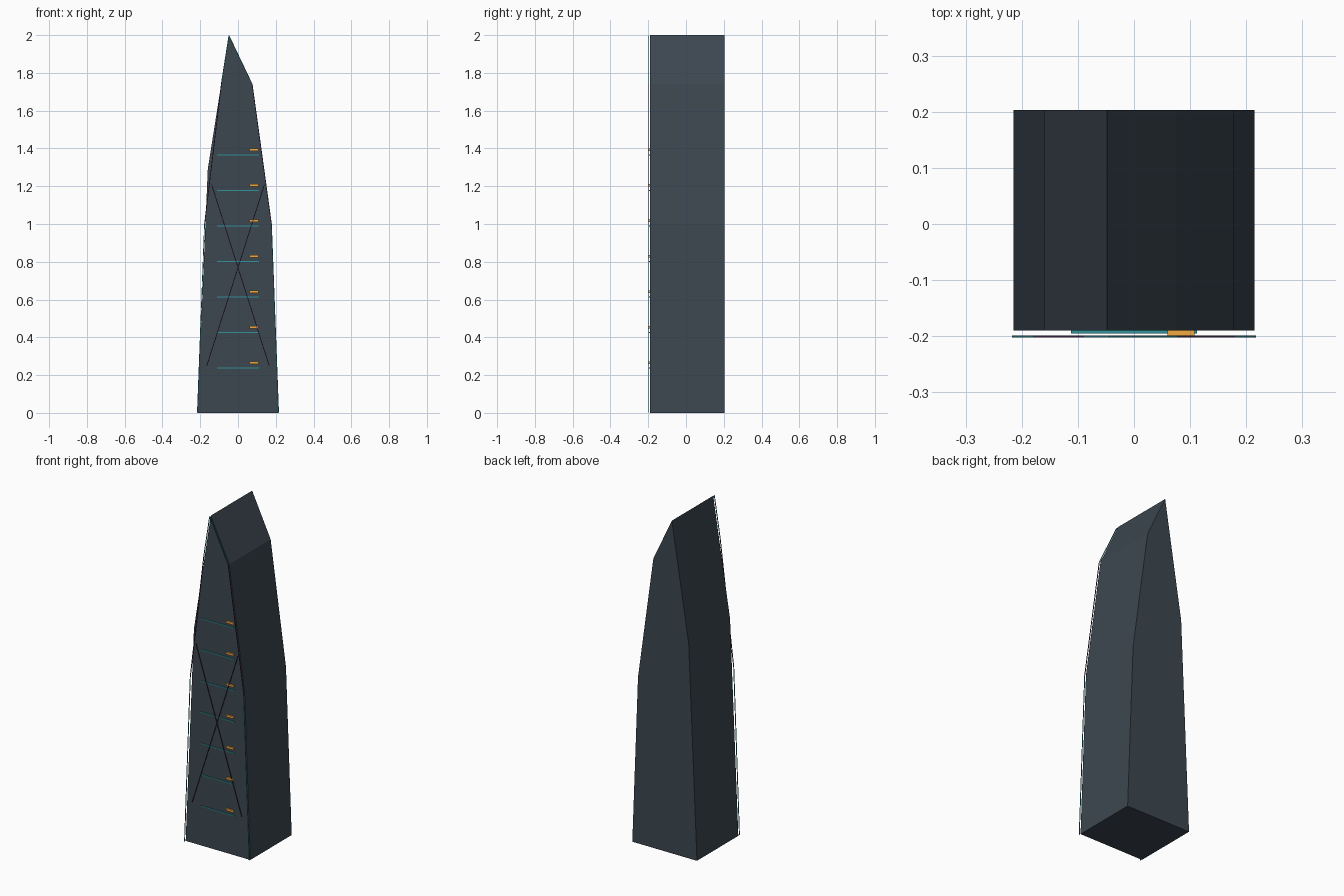
import bpy, bmesh, math
from mathutils import Vector

if "Cube" in bpy.data.objects:
    bpy.data.objects.remove(bpy.data.objects["Cube"])


def material(name, rgb):
    m = bpy.data.materials.new(name)
    m.diffuse_color = (*rgb, 1)
    m.use_nodes = True
    m.node_tree.nodes["Principled BSDF"].inputs["Base Color"].default_value = m.diffuse_color
    return m


SLATE = material("slate", (0.045, 0.062, 0.08))
TEAL = material("teal", (0.03, 0.3, 0.33))
PURPLE = material("purple", (0.08, 0.03, 0.1))
AMBER = material("amber", (0.9, 0.4, 0.05))


def prism(name, outline, y0, y1, mat):
    """Extrude an x-z outline from y0 back to y1."""
    bm = bmesh.new()
    face = bm.faces.new([bm.verts.new((x, y0, z)) for x, z in outline])
    ext = bmesh.ops.extrude_face_region(bm, geom=[face])
    moved = [v for v in ext["geom"] if isinstance(v, bmesh.types.BMVert)]
    bmesh.ops.translate(bm, verts=moved, vec=(0, y1 - y0, 0))
    bmesh.ops.recalc_face_normals(bm, faces=bm.faces)
    mesh = bpy.data.meshes.new(name)
    bm.to_mesh(mesh)
    bm.free()
    mesh.materials.append(mat)
    obj = bpy.data.objects.new(name, mesh)
    bpy.context.collection.objects.link(obj)
    return obj


def strip(name, a, b, width, y0, y1, mat):
    """Thin bar between two x-z points."""
    a, b = Vector(a), Vector(b)
    d = (b - a).normalized()
    n = Vector((-d.y, d.x)) * width / 2
    return prism(name, [a - n, b - n, b + n, a + n], y0, y1, mat)


# Tower body: faceted, asymmetric tapering slab
prism("tower_body", [(-0.215, 0), (0.215, 0), (0.177, 1.0), (0.075, 1.74),
                     (-0.048, 2.0), (-0.16, 1.29)], -0.19, 0.203, SLATE)

# Edge lines floating just ahead of the front face
Y0, Y1 = -0.202, -0.199
peak = (-0.048, 1.998)
for side, shoulder in ((-1, (-0.087, 1.75)), (1, (0.075, 1.74))):
    waist = (side * 0.177, 1.0)
    tag = "left" if side < 0 else "right"
    strip(f"{tag}_lower_edge_line", (side * 0.215, 0.001), waist, 0.004, Y0, Y1, TEAL)
    strip(f"{tag}_upper_edge_line", waist, shoulder, 0.004, Y0, Y1, PURPLE)
    strip(f"{tag}_crown_line", shoulder, peak, 0.004, Y0, Y1, TEAL)
    # Crossed brace
    strip(f"{tag}_cross_brace", (side * 0.165, 0.25), (-side * 0.14, 1.21),
          0.004, Y0, Y1, PURPLE)

# Floor lines with a lit window above each
for i in range(7):
    z = 0.238 + 0.188 * i
    strip(f"floor_line_{i + 1}", (-0.112, z), (0.112, z), 0.005, -0.195, -0.19, TEAL)
    strip(f"window_light_{i + 1}", (0.06, z + 0.027), (0.108, z + 0.027),
          0.012, -0.199, -0.19, AMBER)
